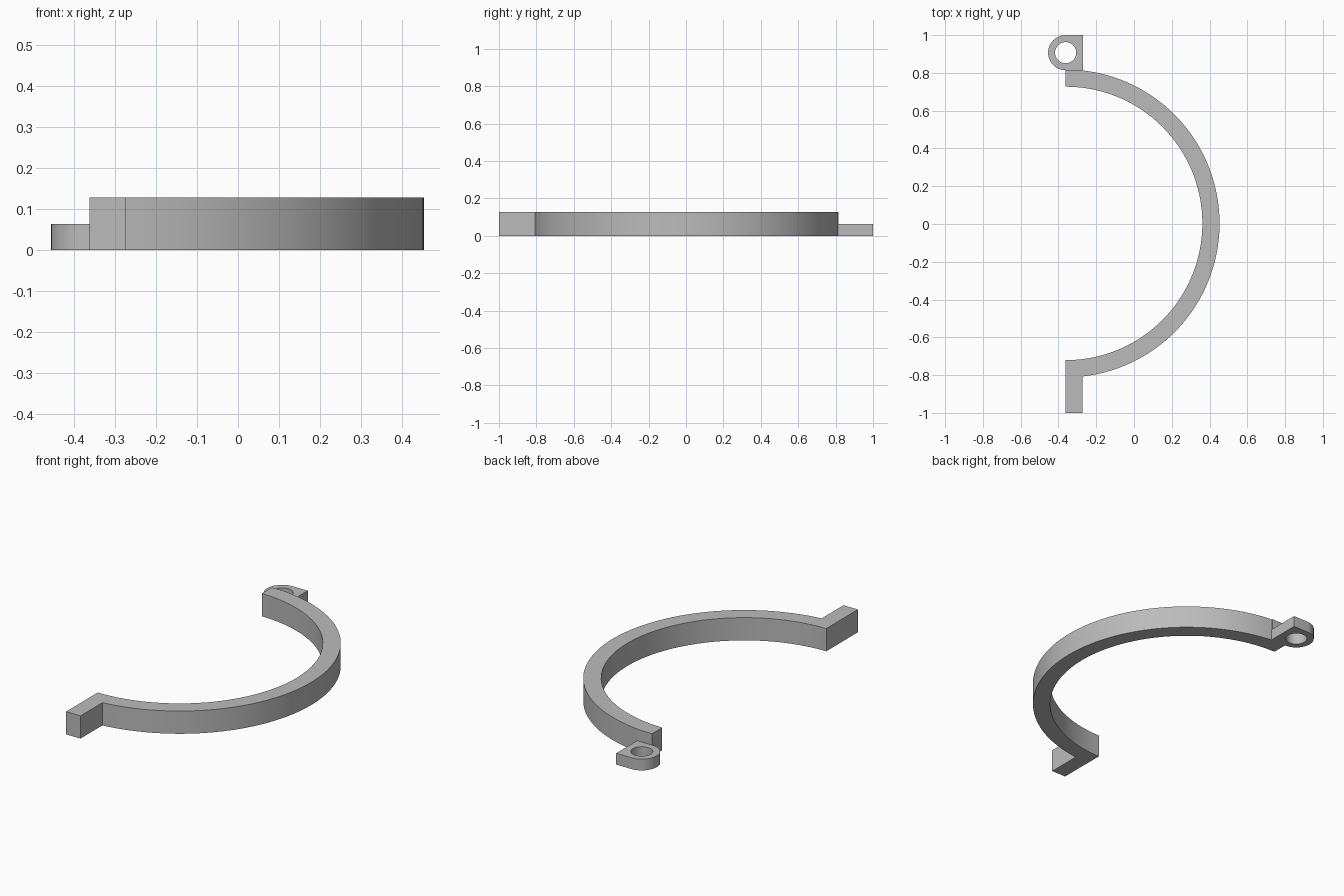
import bpy, bmesh
from math import cos, sin, pi, acos

cube = bpy.data.objects.get("Cube")
if cube:
    bpy.data.objects.remove(cube)

grey = bpy.data.materials.new("plain grey")
grey.use_nodes = True
colour = (0.5, 0.5, 0.5, 1)
grey.diffuse_color = colour
grey.node_tree.nodes["Principled BSDF"].inputs["Base Color"].default_value = colour


def arc(cx, cy, r, start, end, n):
    """Points along an arc, both ends included."""
    angles = [start + (end - start) * i / n for i in range(n + 1)]
    return [(cx + r * cos(a), cy + r * sin(a)) for a in angles]


def plate(name, loops, height):
    """Extrude closed outlines (the first outer, the rest holes) up from the floor."""
    bm = bmesh.new()
    for points in loops:
        verts = [bm.verts.new((x, y, 0)) for x, y in points]
        for a, b in zip(verts, verts[1:] + verts[:1]):
            bm.edges.new((a, b))
    bmesh.ops.triangle_fill(bm, use_beauty=True, use_dissolve=False, edges=bm.edges[:])
    top = bmesh.ops.extrude_face_region(bm, geom=bm.faces[:], use_keep_orig=True)["geom"]
    for v in top:
        if isinstance(v, bmesh.types.BMVert):
            v.co.z = height
    bmesh.ops.recalc_face_normals(bm, faces=bm.faces[:])
    mesh = bpy.data.meshes.new(name)
    bm.to_mesh(mesh)
    bm.free()
    mesh.materials.append(grey)
    obj = bpy.data.objects.new(name, mesh)
    bpy.context.collection.objects.link(obj)
    bpy.ops.object.select_all(action="DESELECT")
    obj.select_set(True)
    bpy.context.view_layer.objects.active = obj
    bpy.ops.object.shade_smooth_by_angle(angle=pi / 6)


# Half ring with a flat pad at the back end and a straight tab at the front end
cx, cy, outer, inner = -0.362, 0.003, 0.815, 0.724
end_x = cx + 0.089
sweep = acos((end_x - cx) / outer)
ring = [(cx, 0.816), (end_x, 0.816)]
ring += arc(cx, cy, outer, sweep, -sweep, 60)
ring += [(end_x, -1), (cx, -1)]
ring += arc(cx, cy, inner, -pi / 2, pi / 2, 60)
plate("half_ring_clamp", [ring], 0.127)

# Low hinge lug: round on one side, square on the other, with a pin hole
lug_y, lug_r = 0.907, 0.093
lug = arc(cx, lug_y, lug_r, pi / 2, 3 * pi / 2, 24)
lug += [(cx + lug_r, lug_y - lug_r), (cx + lug_r, lug_y + lug_r)]
hole = arc(cx, lug_y, 0.056, 0, 2 * pi, 40)[:-1]
plate("hinge_lug", [lug, hole], 0.063)
